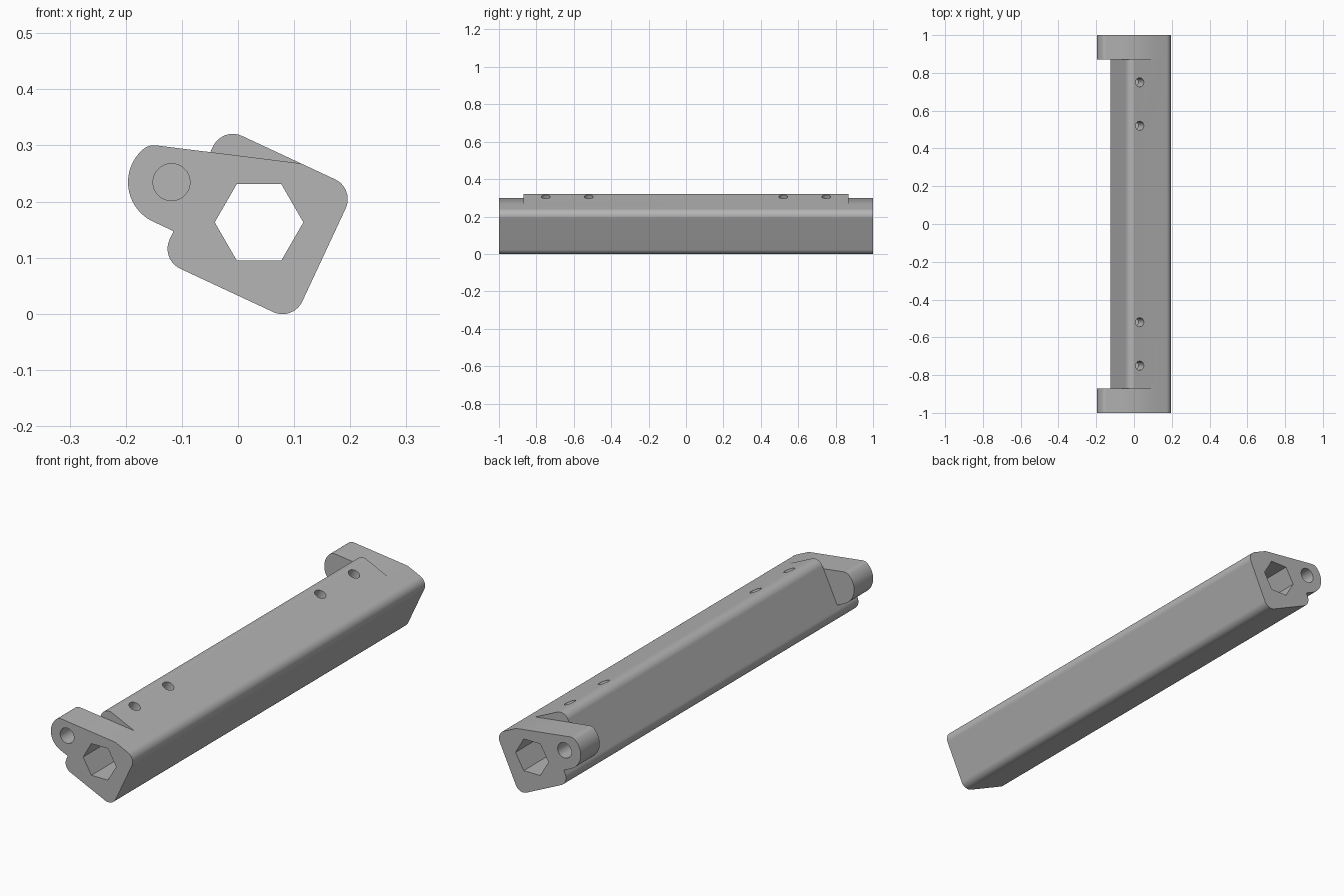
import bpy, bmesh
from math import cos, sin, radians, pi
from mathutils import Vector

if "Cube" in bpy.data.objects:
    bpy.data.objects.remove(bpy.data.objects["Cube"])

grey = bpy.data.materials.new("plain_grey")
grey.use_nodes = True
grey.diffuse_color = (0.46, 0.46, 0.46, 1)
grey.node_tree.nodes["Principled BSDF"].inputs["Base Color"].default_value = grey.diffuse_color

# Cross-section frame: the square bar is rolled 25 degrees about its length
CENTRE = Vector((0.035, 0.16))
TILT = radians(-25)
U = Vector((cos(TILT), sin(TILT)))
V = Vector((-sin(TILT), cos(TILT)))
HALF, ROUND = 0.1305, 0.039
ARM_START = 0.87


def arc(centre, radius, start, end, steps):
    """Points on an arc, angles in degrees."""
    angles = [radians(start + (end - start) * i / steps) for i in range(steps + 1)]
    return [centre + radius * Vector((cos(a), sin(a))) for a in angles]


def prism(name, outline, y0, y1):
    """Extrude an x-z outline along y."""
    bm = bmesh.new()
    face = bm.faces.new([bm.verts.new((p.x, y0, p.y)) for p in outline])
    side = bmesh.ops.extrude_face_region(bm, geom=[face])["geom"]
    moved = [g for g in side if isinstance(g, bmesh.types.BMVert)]
    bmesh.ops.translate(bm, verts=moved, vec=(0, y1 - y0, 0))
    bmesh.ops.recalc_face_normals(bm, faces=bm.faces)
    mesh = bpy.data.meshes.new(name)
    bm.to_mesh(mesh)
    bm.free()
    mesh.materials.append(grey)
    obj = bpy.data.objects.new(name, mesh)
    bpy.context.collection.objects.link(obj)
    return obj


def combine(target, tool, operation):
    """Apply a boolean and discard the tool."""
    mod = target.modifiers.new(operation.lower(), "BOOLEAN")
    mod.operation, mod.solver, mod.object = operation, "EXACT", tool
    tool.hide_render = True
    bpy.context.view_layer.objects.active = target
    bpy.ops.object.modifier_apply(modifier=mod.name)
    bpy.data.objects.remove(tool)


# Square bar with rounded edges
inset = HALF - ROUND
section = []
for i, (su, sv) in enumerate([(1, 1), (-1, 1), (-1, -1), (1, -1)]):
    corner = CENTRE + inset * (su * U + sv * V)
    section += arc(corner, ROUND, i * 90 - 25, i * 90 + 65, 10)
bar = prism("rounded_bar", section, -1, 1)

# Pivot arm outline: big round nose, small blend, sloping top
PIVOT = Vector((-0.1185, 0.2345))
SLOPE = 82.9
normal = Vector((cos(radians(SLOPE)), sin(radians(SLOPE))))
along = Vector((normal.y, -normal.x))
blend = PIVOT + 0.0475 * Vector((cos(radians(131)), sin(radians(131))))
nose = arc(blend, 0.03, SLOPE, 131, 8) + arc(PIVOT, 0.0775, 131, 245, 24)[1:]
top_start = nose[0]
# Where the sloping top meets the upper face of the bar
reach = (HALF - (top_start - CENTRE).dot(V)) / along.dot(V)
top_end = top_start + reach * along
arm = nose + [nose[-1] + 0.08 * U, CENTRE.copy(), top_end - 0.002 * along - 0.002 * normal,
              top_end - 0.002 * along]
wedge = [top_start - 0.1 * along, top_start + 0.35 * along,
         top_start + 0.35 * along + 0.2 * normal, top_start - 0.1 * along + 0.2 * normal]

# Trim both bar ends, add the arms and sink their pivot holes
for s in (-1, 1):
    combine(bar, prism("end_trim", wedge, s * ARM_START, s * 1.1), "DIFFERENCE")
    combine(bar, prism("pivot_arm", arm, s * ARM_START, s), "UNION")
    hole = arc(PIVOT, 0.033, 0, 360, 32)[:-1]
    combine(bar, prism("pivot_hole", hole, s * 0.9, s * 1.1), "DIFFERENCE")

# Hexagonal bore through the whole length
bore = arc(Vector((0.0375, 0.163)), 0.079, 0, 360, 6)[:-1]
combine(bar, prism("hex_bore", bore, -1.1, 1.1), "DIFFERENCE")

# Four screw holes square to the upper face
mouth = CENTRE - 0.066 * U + HALF * V
for y in (-0.75, -0.52, 0.52, 0.75):
    bpy.ops.mesh.primitive_cylinder_add(
        vertices=24, radius=0.024, depth=0.2,
        location=(mouth.x, y, mouth.y), rotation=(0, -TILT, 0))
    drill = bpy.context.object
    drill.data.materials.append(grey)
    combine(bar, drill, "DIFFERENCE")

# Smooth curved surfaces, crisp flats
bpy.ops.object.select_all(action="DESELECT")
bar.select_set(True)
bpy.context.view_layer.objects.active = bar
bpy.ops.object.shade_smooth_by_angle(angle=pi / 7)
weighted = bar.modifiers.new("flat_normals", "WEIGHTED_NORMAL")
weighted.keep_sharp = True
